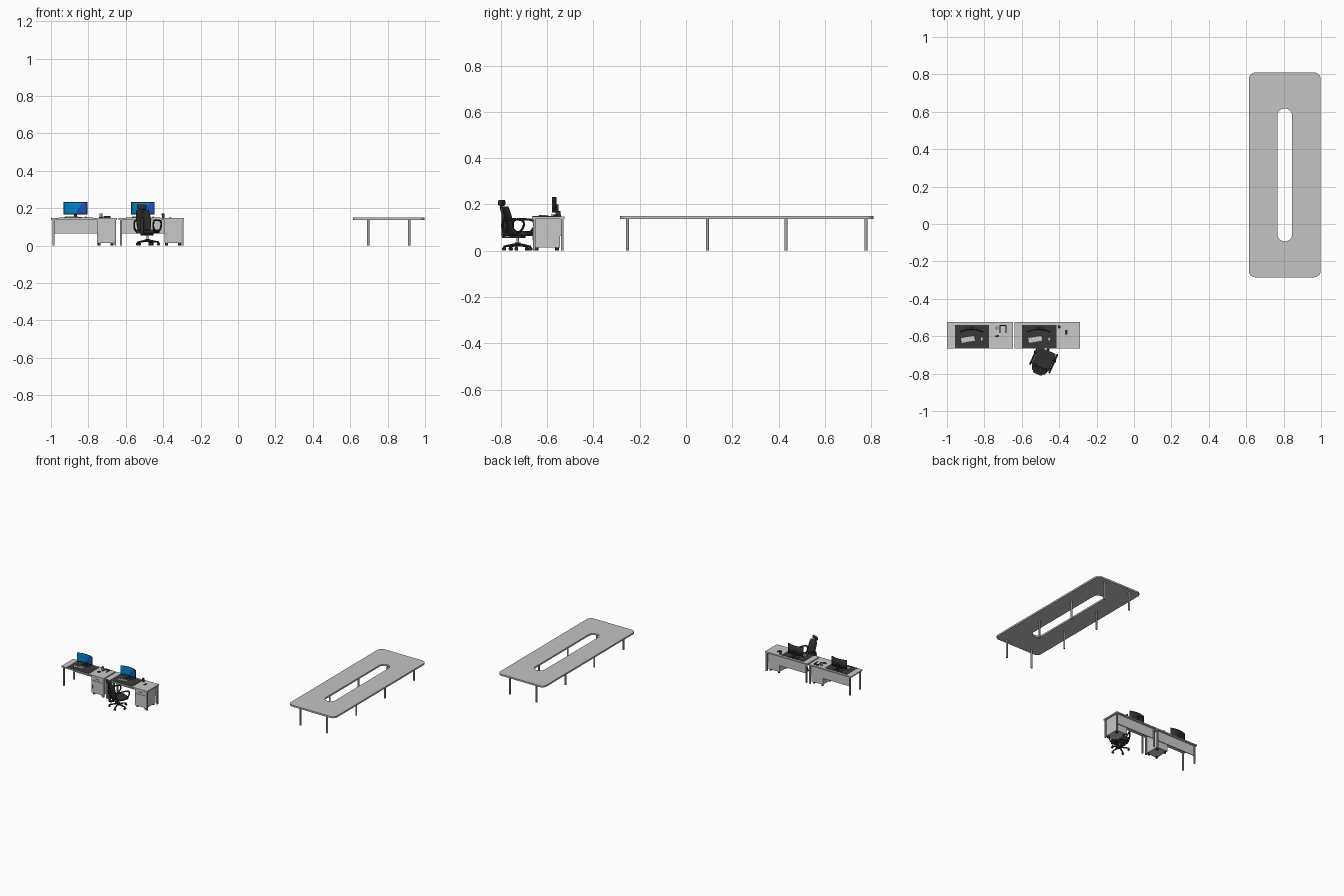
import bpy, bmesh, math
from mathutils import Matrix, Vector

if "Cube" in bpy.data.objects:
    bpy.data.objects.remove(bpy.data.objects["Cube"])


def mat(name, r, g, b):
    m = bpy.data.materials.new(name)
    m.diffuse_color = (r, g, b, 1)
    m.use_nodes = True
    m.node_tree.nodes["Principled BSDF"].inputs["Base Color"].default_value = m.diffuse_color
    return m


TABLE = mat("table grey", 0.55, 0.55, 0.55)
DESK = mat("desk grey", 0.58, 0.58, 0.58)
METAL = mat("metal grey", 0.4, 0.4, 0.4)
MAT = mat("mat charcoal", 0.04, 0.04, 0.04)
BLACK = mat("soft black", 0.03, 0.03, 0.03)
WHITE = mat("key white", 0.7, 0.7, 0.7)
BLUE = mat("screen blue", 0.0, 0.24, 0.6)
DEEP = mat("screen deep blue", 0.01, 0.08, 0.5)

frame = Matrix.Identity(4)  # placement of the group being built


def finish(bm, name, *mats):
    me = bpy.data.meshes.new(name)
    bmesh.ops.recalc_face_normals(bm, faces=bm.faces)
    bm.to_mesh(me)
    bm.free()
    ob = bpy.data.objects.new(name, me)
    bpy.context.collection.objects.link(ob)
    for m in mats:
        me.materials.append(m)
    ob.matrix_world = frame.copy()
    return ob


def bevel(ob, width, seg=2):
    b = ob.modifiers.new("bevel", 'BEVEL')
    b.width, b.segments = width, seg
    return ob


def box(name, xs, ys, zs, m, turn=0):
    bm = bmesh.new()
    c = Vector([(a[0] + a[1]) / 2 for a in (xs, ys, zs)])
    s = [a[1] - a[0] for a in (xs, ys, zs)]
    bmesh.ops.create_cube(bm, size=1, matrix=Matrix.Translation(c)
                          @ Matrix.Rotation(turn, 4, 'Z') @ Matrix.Diagonal((*s, 1)))
    return finish(bm, name, m)


def rod(name, p, q, r, m, r2=None, seg=16):
    p, q = Vector(p), Vector(q)
    d = q - p
    bm = bmesh.new()
    bmesh.ops.create_cone(bm, cap_ends=True, segments=seg, radius1=r,
                          radius2=r if r2 is None else r2, depth=d.length,
                          matrix=Matrix.Translation((p + q) / 2)
                          @ d.to_track_quat('Z', 'Y').to_matrix().to_4x4())
    return finish(bm, name, m)


def sheet(name, nx, nz, shape, thick, *mats):
    """Curved upright panel: shape maps u, v in -1..1 to a point."""
    bm = bmesh.new()
    bmesh.ops.create_grid(bm, x_segments=nx, y_segments=nz, size=1)
    for v in bm.verts:
        v.co = shape(v.co.x, v.co.y)
    me_faces = [f for f in bm.faces]
    if sum((f.normal.y for f in me_faces)) > 0:
        bmesh.ops.reverse_faces(bm, faces=me_faces)
    ob = finish(bm, name, *mats)
    s = ob.modifiers.new("thickness", 'SOLIDIFY')
    s.thickness, s.offset = thick, 0
    return ob


def tube(name, pts, r, m):
    cu = bpy.data.curves.new(name, 'CURVE')
    cu.dimensions = '3D'
    cu.bevel_depth, cu.bevel_resolution, cu.resolution_u = r, 2, 6
    sp = cu.splines.new('NURBS')
    sp.points.add(len(pts) - 1)
    for p, c in zip(sp.points, pts):
        p.co = (*c, 1)
    sp.use_cyclic_u = True
    sp.order_u = 3
    ob = bpy.data.objects.new(name, cu)
    bpy.context.collection.objects.link(ob)
    cu.materials.append(m)
    ob.matrix_world = frame.copy()
    bpy.ops.object.select_all(action='DESELECT')
    ob.select_set(True)
    bpy.context.view_layer.objects.active = ob
    bpy.ops.object.convert(target='MESH')


def round_rect(cx, cy, hx, hy, r, n=8):
    out = []
    for k, (sx, sy) in enumerate(((1, 1), (-1, 1), (-1, -1), (1, -1))):
        for i in range(n + 1):
            a = math.pi / 2 * (k + i / n)
            out.append((cx + sx * (hx - r) + r * math.cos(a),
                        cy + sy * (hy - r) + r * math.sin(a)))
    return out


# conference table: ring shaped top with a long slot
CX, CY = 0.806, 0.2625
bm = bmesh.new()
loops = [[bm.verts.new((x, y, z)) for x, y in round_rect(CX, CY, hx, hy, r)]
         for hx, hy, r, z in ((0.192, 0.5475, 0.035, 0.150), (0.0395, 0.355, 0.039, 0.150),
                              (0.0395, 0.355, 0.039, 0.138), (0.192, 0.5475, 0.035, 0.138))]
n = len(loops[0])
for k in range(4):
    a, b = loops[k], loops[(k + 1) % 4]
    for i in range(n):
        bm.faces.new((a[i], a[(i + 1) % n], b[(i + 1) % n], b[i]))
finish(bm, "conference_table_top", TABLE)
for x in (-0.11, 0.11):
    for y in (-0.515, -0.17, 0.17, 0.515):
        rod("conference_table_leg", (CX + x, CY + y, 0), (CX + x, CY + y, 0.139), 0.0065, METAL)

# two desks, each with cabinet, mat, monitor, keyboard and mouse (origin at left end)
for dx in (-1.0, -0.64):
    frame = Matrix.Translation((dx, 0, 0))
    box("desk_top", (0, 0.352), (-0.665, -0.524), (0.138, 0.147), DESK)
    for x in (0.014, 0.344):
        for y in (-0.655, -0.534):
            box("desk_leg", (x - 0.005, x + 0.005), (y - 0.005, y + 0.005), (0, 0.138), METAL)
    box("modesty_panel", (0.014, 0.339), (-0.545, -0.539), (0.064, 0.138), DESK)
    box("cabinet_body", (0.246, 0.339), (-0.657, -0.545), (0.013, 0.138), DESK)
    box("cabinet_drawer", (0.248, 0.337), (-0.660, -0.657), (0.108, 0.135), DESK)
    box("cabinet_door", (0.248, 0.337), (-0.660, -0.657), (0.015, 0.105), DESK)
    box("door_handle", (0.254, 0.258), (-0.664, -0.660), (0.045, 0.07), METAL)
    box("drawer_handle", (0.28, 0.305), (-0.664, -0.660), (0.12, 0.124), METAL)
    for x in (0.258, 0.327):
        for y in (-0.645, -0.557):
            rod("cabinet_foot", (x, y, 0), (x, y, 0.014), 0.008, BLACK)
    box("desk_mat", (0.042, 0.225), (-0.663, -0.539), (0.147, 0.149), MAT)

    # curved monitor on a stand
    mx = 0.131
    sheet("monitor_body", 12, 2, lambda u, v: (
        mx + u * 0.062, -0.563 - 0.014 * u * u, 0.199 + v * 0.033), 0.006, BLACK)
    scr = sheet("monitor_screen", 16, 8, lambda u, v: (
        mx + u * 0.059, -0.5667 - 0.0127 * u * u, 0.199 + v * 0.030), 0.001, BLUE, DEEP)
    for p in scr.data.polygons:
        u, v = (p.center.x - mx) / 0.059, (p.center.z - 0.199) / 0.03
        p.material_index = int(u - 0.35 * v > 0.3)
    box("monitor_neck", (mx - 0.008, mx + 0.008), (-0.559, -0.551), (0.149, 0.2), BLACK)
    box("monitor_base", (mx - 0.032, mx + 0.032), (-0.573, -0.546), (0.149, 0.152), BLACK)

    # keyboard with key rows, mouse
    keep = frame
    frame = keep @ Matrix.Translation((0.112, -0.617, 0.149)) @ Matrix.Rotation(0.17, 4, 'Z')
    bevel(box("keyboard_body", (-0.037, 0.037), (-0.014, 0.014), (0, 0.004), METAL), 0.001)
    for y in (-0.0085, 0, 0.0085):
        for k in range(8):
            x = -0.0306 + k * 0.00875
            box("key", (x - 0.0037, x + 0.0037), (y - 0.0035, y + 0.0035), (0.004, 0.0055), WHITE)
    frame = keep
    bevel(box("mouse", (0.182, 0.191), (-0.624, -0.607), (0.149, 0.155), WHITE), 0.0025, 3)

# loose items on the desks
frame = Matrix.Identity(4)
rod("desk_cup", (-0.733, -0.556, 0.147), (-0.733, -0.556, 0.172), 0.007, METAL, 0.008)
rod("desk_cup", (-0.4, -0.55, 0.147), (-0.4, -0.55, 0.172), 0.007, BLACK, 0.008)
box("phone", (-0.369, -0.356), (-0.592, -0.567), (0.147, 0.150), BLACK)
box("glasses_front", (-0.718, -0.682), (-0.545, -0.541), (0.147, 0.157), BLACK)
for x in (-0.716, -0.684):
    box("glasses_arm", (x - 0.002, x + 0.002), (-0.583, -0.543), (0.152, 0.156), BLACK)
box("small_case", (-0.742, -0.722), (-0.605, -0.595), (0.147, 0.153), BLACK, 0.2)

# office chair, turned slightly to the right
frame = Matrix.Translation((-0.484, -0.727, 0)) @ Matrix.Rotation(math.radians(-24), 4, 'Z')
for k in range(5):
    a = math.radians(90 + 72 * k)
    c, s = math.cos(a), math.sin(a)
    rod("base_spoke", (0, 0, 0.028), (c * 0.062, s * 0.062, 0.018), 0.007, BLACK, 0.004, 8)
    rod("caster", (c * 0.06 - s * 0.006, s * 0.06 + c * 0.006, 0.008),
        (c * 0.06 + s * 0.006, s * 0.06 - c * 0.006, 0.008), 0.008, BLACK, None, 12)
rod("base_hub", (0, 0, 0.018), (0, 0, 0.036), 0.011, BLACK)
rod("gas_column", (0, 0, 0.034), (0, 0, 0.066), 0.006, METAL)
box("seat_mechanism", (-0.022, 0.022), (-0.028, 0.028), (0.054, 0.066), BLACK)
bevel(box("seat", (-0.05, 0.05), (-0.048, 0.056), (0.064, 0.086), BLACK), 0.009, 3)
sheet("backrest", 8, 8, lambda u, v: (
    u * (0.041 - 0.006 * v * v), -0.06 - 0.012 * v + 0.008 * u * u + 0.004 * (1 - v * v),
    0.136 + 0.054 * v), 0.011, BLACK)
bevel(box("back_support", (-0.01, 0.01), (-0.074, -0.064), (0.06, 0.15), BLACK), 0.003)
box("back_bracket", (-0.01, 0.01), (-0.07, -0.02), (0.054, 0.062), BLACK)
box("headrest_post", (-0.006, 0.006), (-0.08, -0.074), (0.175, 0.205), BLACK)
bevel(box("headrest", (-0.026, 0.026), (-0.083, -0.068), (0.194, 0.22), BLACK), 0.006, 3)
for x in (-0.056, 0.056):
    tube("armrest", [(x, -0.05, 0.112), (x, -0.042, 0.136), (x, 0.0, 0.136), (x, 0.052, 0.134),
                     (x, 0.056, 0.105), (x, 0.03, 0.074), (x, -0.02, 0.074), (x, -0.046, 0.09)],
         0.005, BLACK)

# smooth shading with sharp edges kept
bpy.ops.object.select_all(action='SELECT')
bpy.context.view_layer.objects.active = bpy.data.objects["seat"]
bpy.ops.object.shade_smooth_by_angle(angle=math.radians(35))
